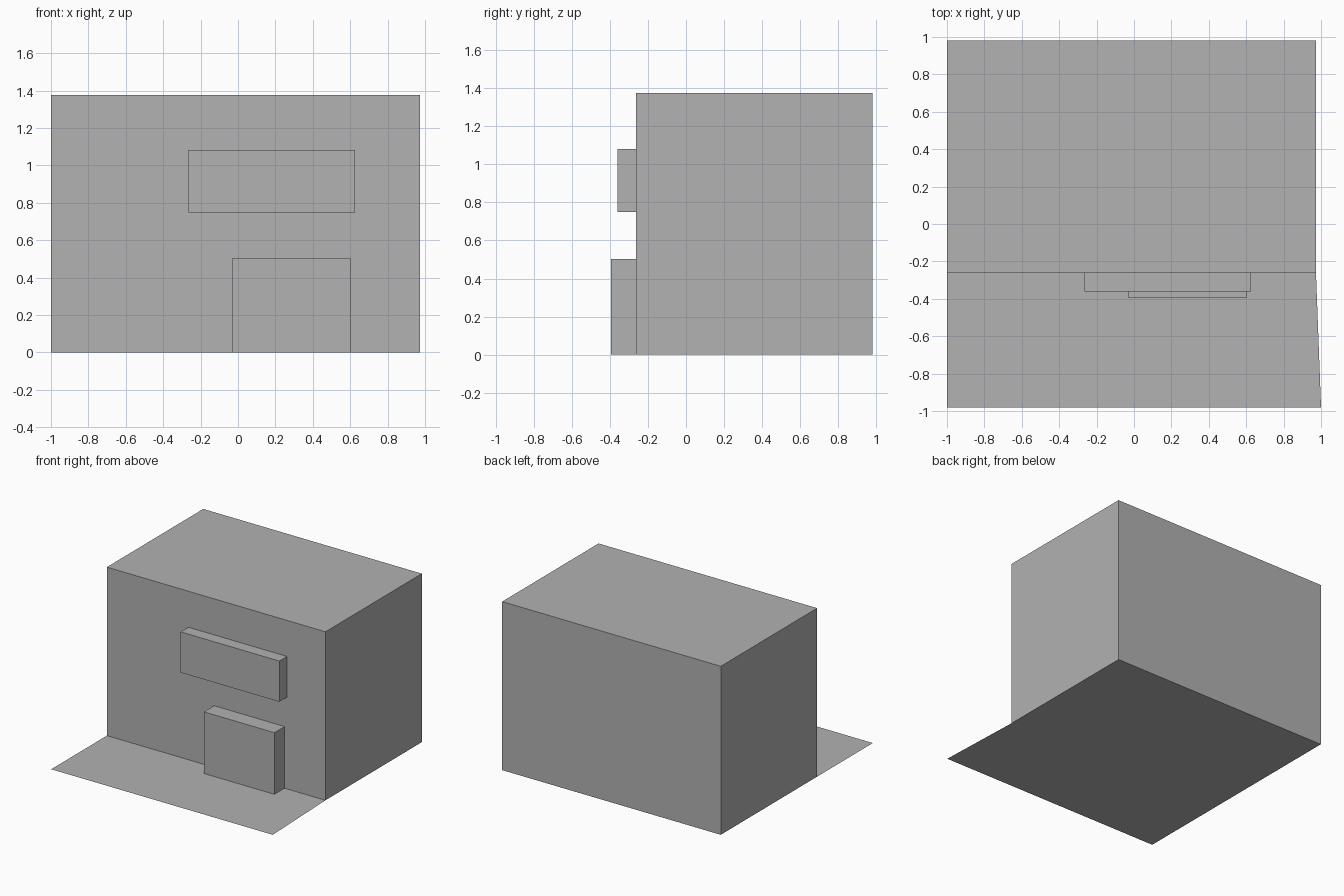
import bpy
import bmesh

cube = bpy.data.objects.get("Cube")
if cube:
    bpy.data.objects.remove(cube, do_unlink=True)

# One plain grey for the whole building
GREY = (0.445, 0.445, 0.445, 1)
grey = bpy.data.materials.new("plain_grey")
grey.use_nodes = True
grey.diffuse_color = GREY
grey.node_tree.nodes["Principled BSDF"].inputs["Base Color"].default_value = GREY

LEFT, RIGHT = -1.0, 0.973
FRONT, BACK = -0.98, 0.98
WALL = -0.262  # y of the front wall


def add_part(name, outline, height, z=0.0, open_side=None):
    """Extrude a flat outline upward; open_side(normal) picks faces to leave out."""
    bm = bmesh.new()
    base = bm.faces.new([bm.verts.new((x, y, z)) for x, y in outline])
    if height:
        top = bmesh.ops.extrude_face_region(bm, geom=[base], use_keep_orig=True)["geom"]
        verts = [v for v in top if isinstance(v, bmesh.types.BMVert)]
        bmesh.ops.translate(bm, vec=(0, 0, height), verts=verts)
        bmesh.ops.recalc_face_normals(bm, faces=bm.faces)
    bm.normal_update()
    if open_side:
        hidden = [f for f in bm.faces if open_side(f.normal)]
        bmesh.ops.delete(bm, geom=hidden, context='FACES')
    mesh = bpy.data.meshes.new(name)
    bm.to_mesh(mesh)
    bm.free()
    mesh.materials.append(grey)
    obj = bpy.data.objects.new(name, mesh)
    bpy.context.collection.objects.link(obj)
    return obj


def rectangle(x0, x1, y0, y1):
    return [(x0, y0), (x1, y0), (x1, y1), (x0, y1)]


# Main block
add_part("building", rectangle(LEFT, RIGHT, WALL, BACK), 1.375)

# Forecourt, slightly wider at its front edge
add_part("forecourt", [(LEFT, FRONT), (1.0, FRONT), (RIGHT, WALL), (LEFT, WALL)], 0)

# Projecting boxes on the front wall, open where they meet it
add_part("entrance", rectangle(-0.032, 0.604, -0.393, WALL), 0.503,
         open_side=lambda n: n.y > 0.5 or n.z < -0.5)
add_part("upper_panel", rectangle(-0.264, 0.626, -0.361, WALL), 0.332, z=0.749,
         open_side=lambda n: n.y > 0.5)
